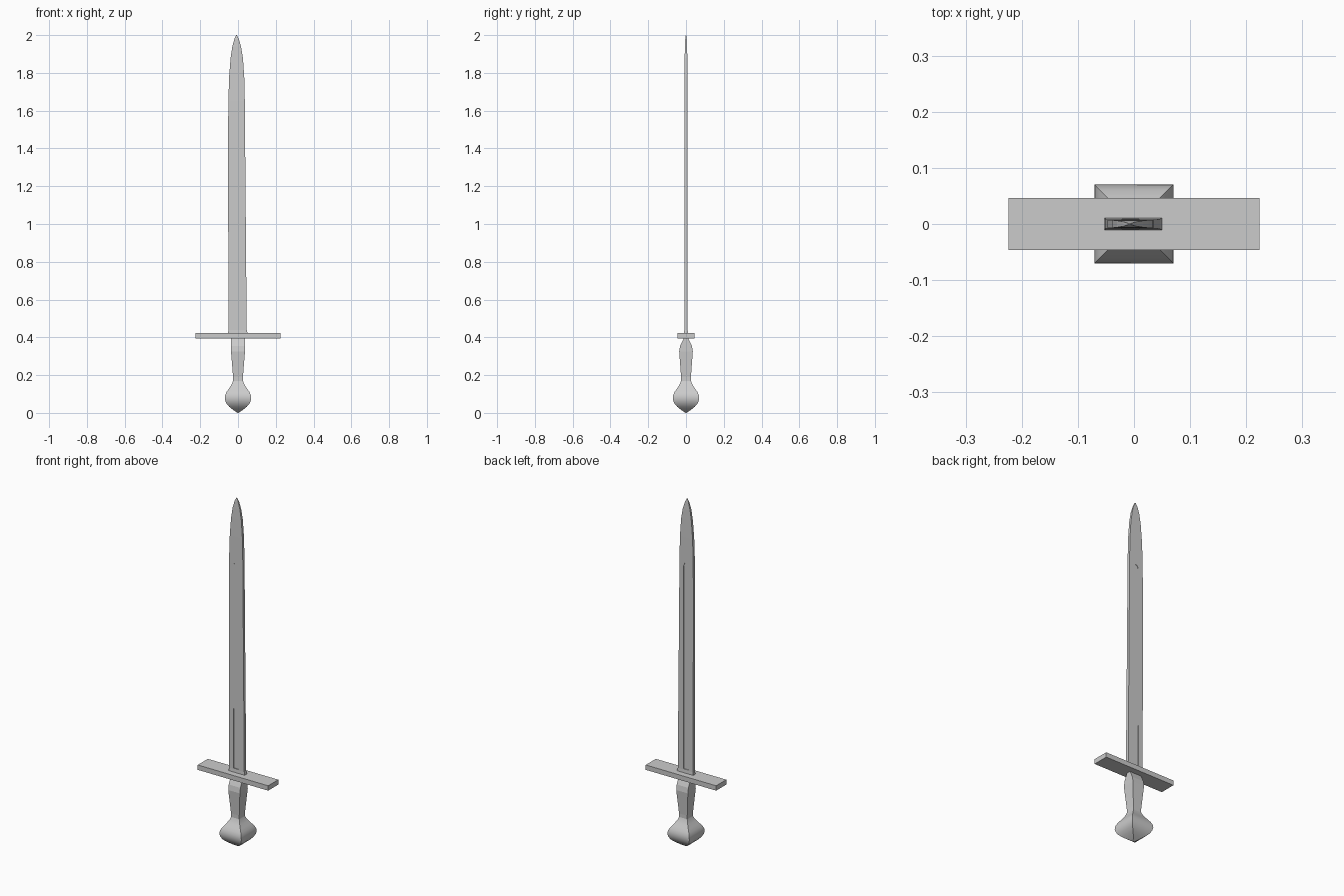
import bpy, bmesh, math

if "Cube" in bpy.data.objects:
    bpy.data.objects.remove(bpy.data.objects["Cube"])


def make_object(name, bm):
    bmesh.ops.recalc_face_normals(bm, faces=bm.faces)
    mesh = bpy.data.meshes.new(name)
    bm.to_mesh(mesh)
    bm.free()
    obj = bpy.data.objects.new(name, mesh)
    bpy.context.collection.objects.link(obj)
    return obj


def loft(name, rows):
    """Stack rectangular sections; each row is (z, left x, right x, half depth)."""
    bm = bmesh.new()
    rings = [[bm.verts.new(p) for p in ((a, -d, z), (b, -d, z), (b, d, z), (a, d, z))]
             for z, a, b, d in rows]
    for low, high in zip(rings, rings[1:]):
        for i in range(4):
            j = (i + 1) % 4
            bm.faces.new((low[i], low[j], high[j], high[i]))
    bm.faces.new(rings[0][::-1])
    bm.faces.new(rings[-1])
    return make_object(name, bm)


def activate(obj):
    bpy.ops.object.select_all(action='DESELECT')
    obj.select_set(True)
    bpy.context.view_layer.objects.active = obj


def smooth(obj):
    activate(obj)
    bpy.ops.object.shade_smooth_by_angle(angle=math.radians(35))


# Blade, narrowing to a point
blade = loft("blade", [
    (0.415, -0.054, 0.052, 0.011), (0.44, -0.050, 0.046, 0.009),
    (1.40, -0.053, 0.038, 0.008), (1.65, -0.051, 0.036, 0.008),
    (1.78, -0.047, 0.033, 0.0075), (1.88, -0.039, 0.026, 0.007),
    (1.94, -0.030, 0.016, 0.006), (1.98, -0.019, 0.004, 0.004),
    (2.0, -0.010, -0.006, 0.001)])

# Shallow round-ended groove cut into both blade faces
for side in (-1, 1):
    bm = bmesh.new()
    r, cx, top = 0.015, -0.006, 1.61
    outline = [(cx - r, 0.445), (cx + r, 0.445)]
    outline += [(cx + r * math.cos(math.pi * k / 8),
                 top + 1.5 * r * math.sin(math.pi * k / 8)) for k in range(9)]
    face = bm.faces.new([bm.verts.new((x, side * 0.0055, z)) for x, z in outline])
    out = bmesh.ops.extrude_face_region(bm, geom=[face])
    bmesh.ops.translate(bm, vec=(0, side * 0.03, 0),
                        verts=[v for v in out["geom"] if isinstance(v, bmesh.types.BMVert)])
    cutter = make_object("groove_cutter", bm)
    cutter.hide_render = True
    mod = blade.modifiers.new("groove", 'BOOLEAN')
    mod.operation, mod.solver, mod.object = 'DIFFERENCE', 'EXACT', cutter
    activate(blade)
    bpy.ops.object.modifier_apply(modifier=mod.name)
    bpy.data.objects.remove(cutter)

# Flat crossguard
loft("crossguard", [(0.395, -0.224, 0.224, 0.046), (0.423, -0.224, 0.224, 0.046)])

# Grip, wedge-shaped under the guard
loft("grip", [(z, -w, w, d) for z, w, d in (
    (0.165, 0.026, 0.026), (0.19, 0.026, 0.026), (0.325, 0.037, 0.036),
    (0.355, 0.037, 0.031), (0.385, 0.037, 0.017), (0.397, 0.037, 0.010))])

# Square pommel with a rounded profile
smooth(loft("pommel", [(z, -w, w, w) for z, w in (
    (0.0, 0.002), (0.008, 0.015), (0.019, 0.030), (0.031, 0.045), (0.045, 0.058),
    (0.060, 0.066), (0.077, 0.070), (0.094, 0.068), (0.110, 0.061),
    (0.126, 0.050), (0.142, 0.039), (0.156, 0.031), (0.170, 0.026))]))
